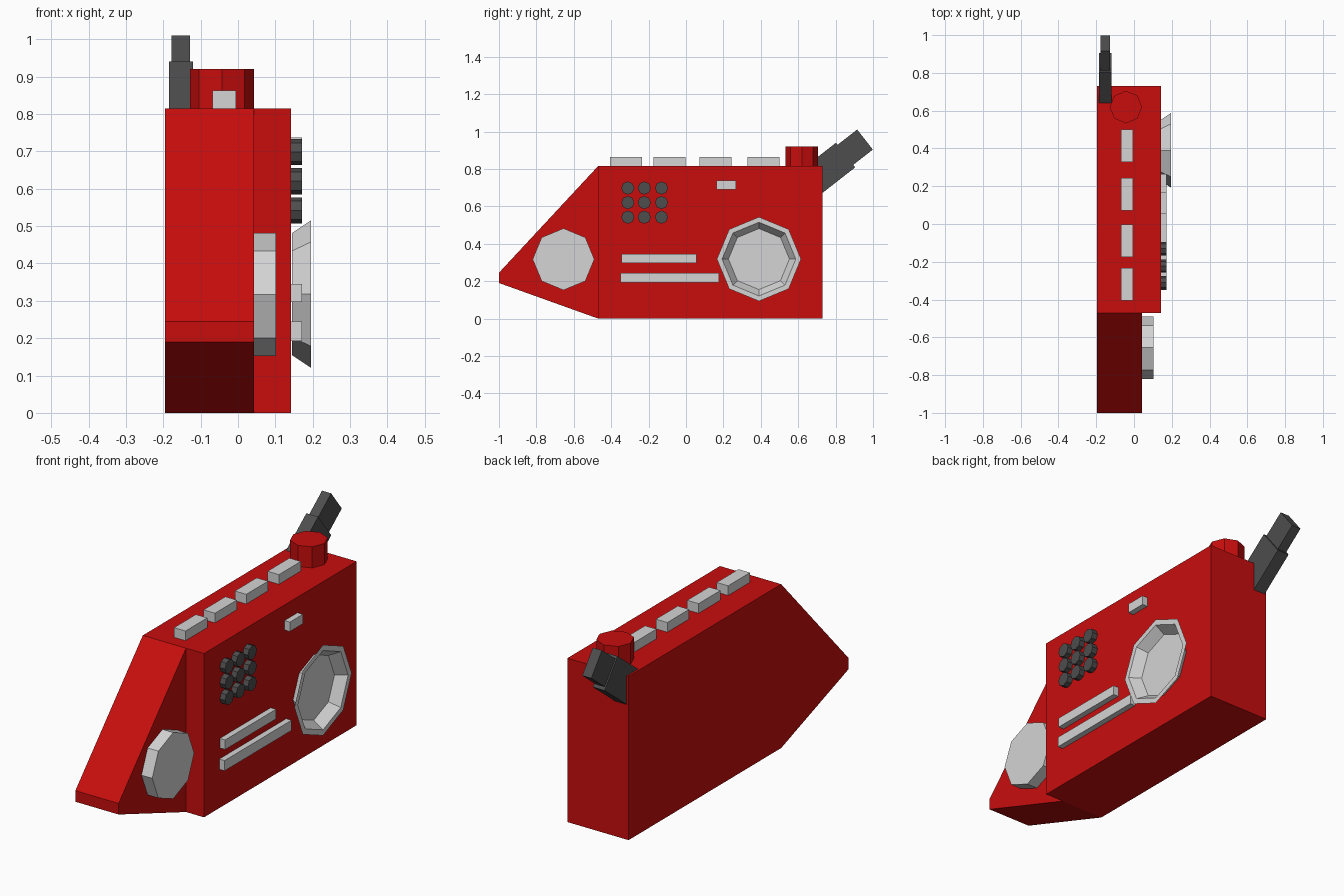
import bpy, bmesh, math
from mathutils import Matrix, Vector

if "Cube" in bpy.data.objects:
    bpy.data.objects.remove(bpy.data.objects["Cube"])


def material(name, rgb):
    m = bpy.data.materials.new(name)
    m.diffuse_color = (*rgb, 1)
    m.use_nodes = True
    m.node_tree.nodes["Principled BSDF"].inputs["Base Color"].default_value = m.diffuse_color
    return m


RED = material("red", (0.58, 0.004, 0.004))
SILVER = material("silver", (0.66, 0.66, 0.66))
DARK = material("dark_grey", (0.075, 0.075, 0.075))


def finish(bm, name, mat, fix_normals=True):
    if fix_normals:
        bmesh.ops.recalc_face_normals(bm, faces=bm.faces)
    me = bpy.data.meshes.new(name)
    bm.to_mesh(me)
    bm.free()
    me.materials.append(mat)
    ob = bpy.data.objects.new(name, me)
    bpy.context.collection.objects.link(ob)
    return ob


def prism(name, mat, profile, x0, x1):
    """Extrude a (y, z) outline along x."""
    bm = bmesh.new()
    face = bm.faces.new([bm.verts.new((x0, y, z)) for y, z in profile])
    new = bmesh.ops.extrude_face_region(bm, geom=[face])["geom"]
    verts = [v for v in new if isinstance(v, bmesh.types.BMVert)]
    bmesh.ops.translate(bm, verts=verts, vec=(x1 - x0, 0, 0))
    return finish(bm, name, mat)


def box(name, mat, x, y, z):
    return prism(name, mat, [(y[0], z[0]), (y[1], z[0]), (y[1], z[1]), (y[0], z[1])], *x)


def octagon(y, z, r):
    return [(y + r * math.cos(i * math.pi / 4), z + r * math.sin(i * math.pi / 4))
            for i in range(8)]


# Body and tapered front
box("body", RED, (-0.195, 0.142), (-0.47, 0.73), (0, 0.815))
prism("front_wedge", RED, [(-0.47, 0), (-0.47, 0.815), (-1, 0.245), (-1, 0.19)], -0.195, 0.043)

# Disc on the wedge
prism("front_disc", SILVER, octagon(-0.655, 0.317, 0.165), 0.043, 0.102)

# Round speaker dish: floor, flared wall and thin flat rim
bm = bmesh.new()
rings = [[bm.verts.new((x, y, z)) for y, z in octagon(0.39, 0.318, r)]
         for x, r in ((0.144, 0.163), (0.195, 0.197), (0.195, 0.225))]
bm.faces.new(rings[0])
for a, b in zip(rings, rings[1:]):
    for i in range(8):
        j = (i + 1) % 8
        bm.faces.new((a[j], a[i], b[i], b[j]))
finish(bm, "speaker_dish", SILVER, False)

# Keypad of nine round buttons
for row, z in enumerate((0.698, 0.62, 0.542)):
    for col, y in enumerate((-0.311, -0.223, -0.131)):
        prism(f"keypad_button_{row}_{col}", DARK, octagon(y, z, 0.035), 0.142, 0.171)

# Side bars and small plate
box("upper_bar", SILVER, (0.142, 0.171), (-0.345, 0.055), (0.297, 0.345))
box("lower_bar", SILVER, (0.142, 0.171), (-0.35, 0.177), (0.193, 0.244))
box("small_plate", SILVER, (0.142, 0.171), (0.163, 0.266), (0.69, 0.737))

# Row of keys along the top
for i, y in enumerate((-0.32, -0.088, 0.158, 0.415)):
    box(f"top_key_{i}", SILVER, (-0.068, -0.005), (y - 0.086, y + 0.086), (0.815, 0.863))

# Octagonal knob on top
bm = bmesh.new()
bmesh.ops.create_cone(bm, cap_ends=True, segments=8, radius1=0.086, radius2=0.086, depth=0.105,
                      matrix=Matrix.Translation((-0.043, 0.619, 0.8675))
                      @ Matrix.Rotation(math.pi / 4, 4, 'Z'))
finish(bm, "knob", RED)


# Two-stage antenna leaning backwards
def antenna(name, end, width, length, x):
    d = Vector((math.cos(math.radians(38)), math.sin(math.radians(38))))
    n = Vector((-d.y, d.x)) * width / 2
    e = Vector(end)
    s = e - d * length
    prism(name, DARK, [s - n, e - n, e + n, s + n], *x)


antenna("antenna_base", (0.853, 0.874), 0.167, 0.32, (-0.185, -0.12))
antenna("antenna_tip", (0.957, 0.957), 0.136, 0.2, (-0.178, -0.128))
